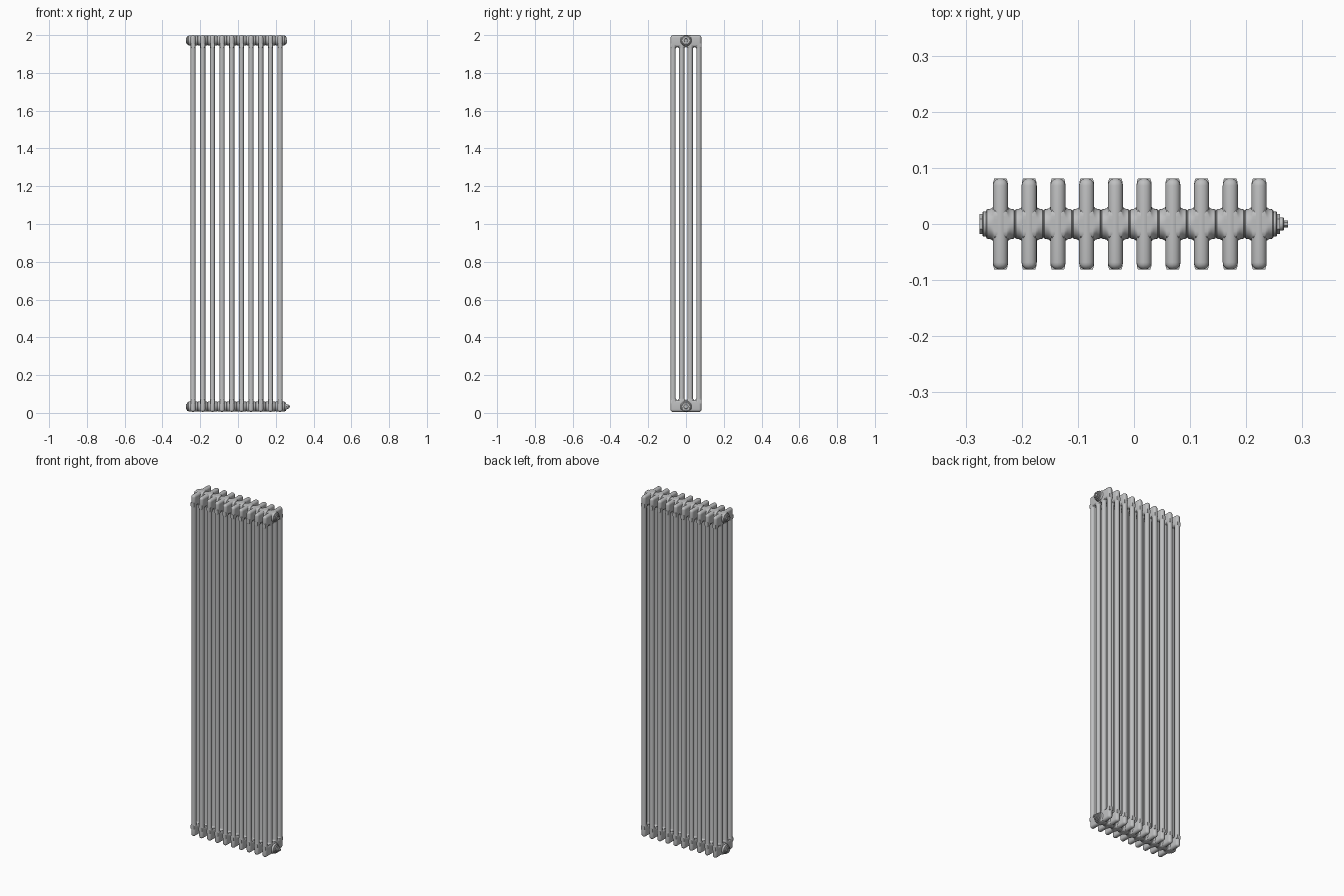
import bpy, bmesh, math
from mathutils import Matrix

cube = bpy.data.objects.get("Cube")
if cube:
    bpy.data.objects.remove(cube)

COUNT, PITCH, FIRST = 10, 0.0512, -0.238
TUBE_R, HALF_DEPTH, HEAD_H = 0.0135, 0.0815, 0.064
BOTTOM, TOP = 0.005, 2.0
HUB_DROP = 0.028
LOW_HUB, HIGH_HUB = BOTTOM + HUB_DROP, TOP - HUB_DROP

paint = bpy.data.materials.new("light_grey_paint")
paint.use_nodes = True
grey = (0.52, 0.525, 0.53, 1)
paint.diffuse_color = grey
paint.node_tree.nodes["Principled BSDF"].inputs["Base Color"].default_value = grey


def loft(bm, rings):
    """Skin a list of vertex rings and cap both ends."""
    loops = [[bm.verts.new(p) for p in ring] for ring in rings]
    n = len(loops[0])
    for a, b in zip(loops, loops[1:]):
        for i in range(n):
            j = (i + 1) % n
            bm.faces.new((a[i], a[j], b[j], b[i]))
    bm.faces.new(loops[0][::-1])
    bm.faces.new(loops[-1])


def lathe_x(bm, profile, z, sides=32, limit=1.0):
    """Turn (x, radius) pairs about a horizontal axis at height z."""
    rings = []
    for x, r in profile:
        ring = []
        for k in range(sides):
            a = math.tau * k / sides
            h = max(-limit, min(limit, r * math.sin(a)))
            ring.append((x, r * math.cos(a), z + h))
        rings.append(ring)
    loft(bm, rings)


def finish(name, bm, angle=35):
    bmesh.ops.recalc_face_normals(bm, faces=bm.faces)
    mesh = bpy.data.meshes.new(name)
    bm.to_mesh(mesh)
    bm.free()
    mesh.materials.append(paint)
    obj = bpy.data.objects.new(name, mesh)
    bpy.context.collection.objects.link(obj)
    bpy.ops.object.select_all(action='DESELECT')
    obj.select_set(True)
    bpy.context.view_layer.objects.active = obj
    bpy.ops.object.shade_smooth_by_angle(angle=math.radians(angle))
    return obj


def repeat(obj):
    arr = obj.modifiers.new("sections", 'ARRAY')
    arr.count = COUNT
    arr.use_relative_offset = False
    arr.use_constant_offset = True
    arr.constant_offset_displace = (PITCH, 0, 0)


# Four upright tubes, flaring front to back into the heads for arched slots
bm = bmesh.new()
gap = (2 * HALF_DEPTH - 8 * TUBE_R) / 3
arch = gap / 2
flare = [(arch * math.sin(t), arch * (1 - math.cos(t)))
         for t in (k * math.pi / 8 for k in range(5))]
low, high = BOTTOM + HEAD_H, TOP - HEAD_H
levels = [(low - 0.02, arch)]
levels += [(low + arch - rise, out) for rise, out in reversed(flare)]
levels += [(high - arch + rise, out) for rise, out in flare]
levels += [(high + 0.02, arch)]
edge = HALF_DEPTH
for i in range(4):
    cy = -HALF_DEPTH + TUBE_R + i * (2 * TUBE_R + gap)
    rings = []
    for z, out in levels:
        ring = []
        for k in range(20):
            a = math.tau * k / 20
            y = cy + (TUBE_R + out) * math.sin(a)
            ring.append((FIRST + TUBE_R * math.cos(a), max(-edge, min(edge, y)), z))
        rings.append(ring)
    loft(bm, rings)
repeat(finish("column_tubes", bm))

# Rounded heads joining the tubes
for name, z in (("bottom_heads", BOTTOM + HEAD_H / 2), ("top_heads", TOP - HEAD_H / 2)):
    bm = bmesh.new()
    size = Matrix.Diagonal((2 * TUBE_R, 2 * HALF_DEPTH, HEAD_H, 1))
    bmesh.ops.create_cube(bm, size=1, matrix=Matrix.Translation((FIRST, 0, z)) @ size)
    bmesh.ops.bevel(bm, geom=bm.edges[:], offset=TUBE_R * 0.98, segments=5,
                    profile=0.5, affect='EDGES')
    repeat(finish(name, bm, 40))

# Hubs linking neighbouring sections, with a fine groove at each joint
half = [(0, 0.034), (0.011, 0.034), (0.0135, 0.030), (0.017, 0.0275),
        (0.0205, 0.0265), (0.0238, 0.0262), (PITCH / 2, 0.0240)]
hub = [(FIRST - x, r) for x, r in reversed(half)] + [(FIRST + x, r) for x, r in half[1:]]
for name, z in (("bottom_hubs", LOW_HUB), ("top_hubs", HIGH_HUB)):
    bm = bmesh.new()
    lathe_x(bm, hub, z, limit=0.0268)
    repeat(finish(name, bm))

# End plugs: round flange, hexagonal body with a recessed socket
end = FIRST + (COUNT - 1) * PITCH
for side, x0, s in (("right", FIRST, -1), ("left", end, 1)):
    for level, z in (("bottom", LOW_HUB), ("top", HIGH_HUB)):
        bm = bmesh.new()
        base = x0 + s * PITCH / 2
        lathe_x(bm, [(base - s * 0.002, 0.022), (base + s * 0.005, 0.022),
                     (base + s * 0.0065, 0.0205)], z)
        lathe_x(bm, [(base, 0.0175), (base + s * 0.0115, 0.0175),
                     (base + s * 0.0115, 0.011), (base + s * 0.007, 0.010)], z, sides=6)
        finish(f"{side}_{level}_plug", bm, 30)

# Air vent on the lower left plug
bm = bmesh.new()
base = end + PITCH / 2
lathe_x(bm, [(base, 0.012), (base + 0.017, 0.012), (base + 0.0185, 0.0105)], LOW_HUB, sides=24)
lathe_x(bm, [(base + 0.017, 0.006), (0.2745, 0.006)], LOW_HUB, sides=6)
finish("air_vent", bm, 30)
